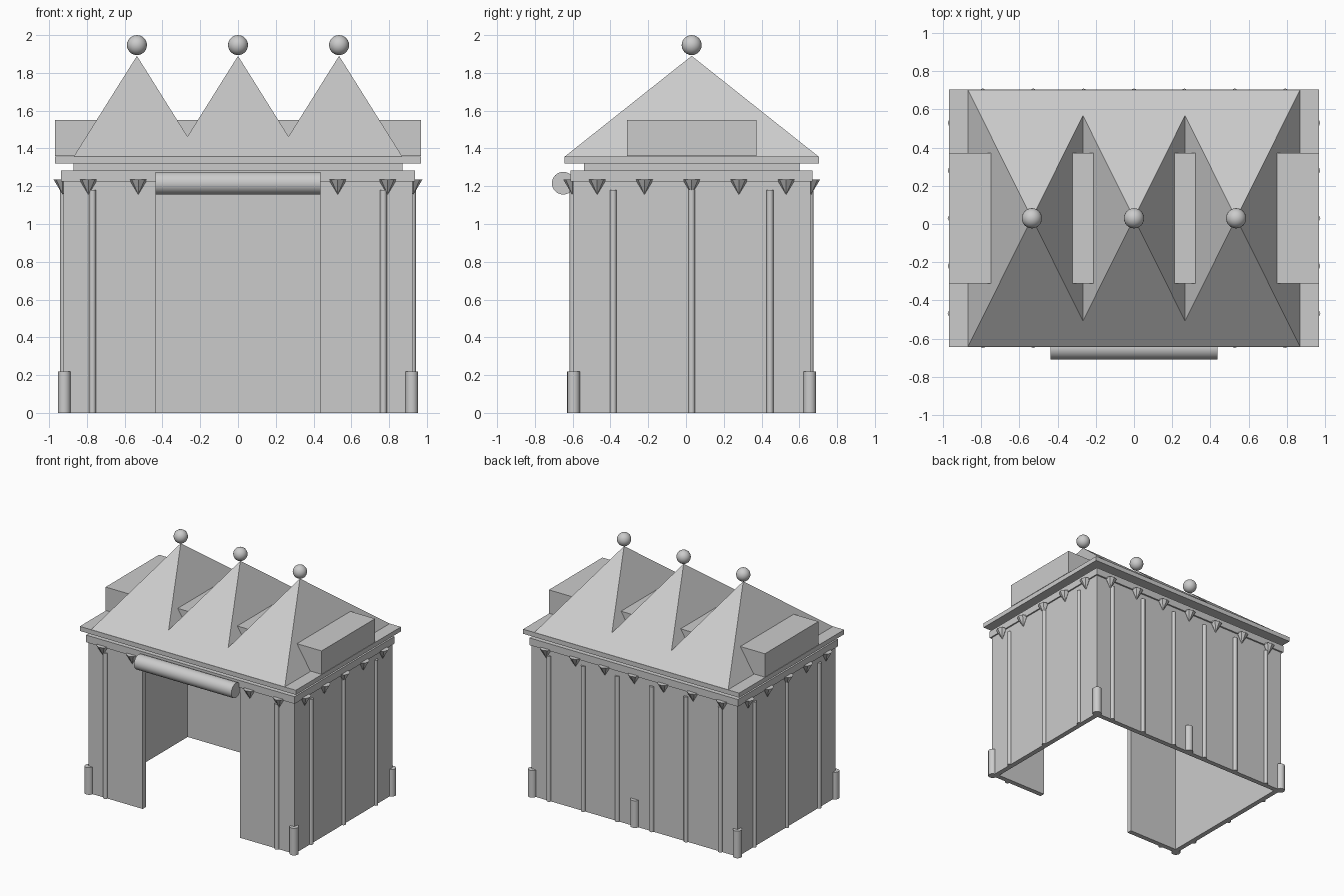
import bpy
import bmesh
import math
from mathutils import Vector

if "Cube" in bpy.data.objects:
    bpy.data.objects.remove(bpy.data.objects["Cube"])

grey = bpy.data.materials.new("plain grey")
grey.use_nodes = True
COLOUR = (0.6, 0.6, 0.6, 1)
grey.diffuse_color = COLOUR
grey.node_tree.nodes["Principled BSDF"].inputs["Base Color"].default_value = COLOUR

CY = 0.03                    # depth centre of the building
HX, HY = 0.925, 0.628        # half size of the walls
WALL = 0.04
WALL_TOP = 1.25


def finish(obj, name, smooth=False):
    obj.name = obj.data.name = name
    obj.data.materials.append(grey)
    if smooth:
        bpy.ops.object.shade_smooth_by_angle(angle=math.radians(50))
    return obj


def box(name, x0, x1, y0, y1, z0, z1):
    bpy.ops.mesh.primitive_cube_add(
        size=1, location=((x0 + x1) / 2, (y0 + y1) / 2, (z0 + z1) / 2))
    obj = bpy.context.object
    for v in obj.data.vertices:
        v.co *= Vector((x1 - x0, y1 - y0, z1 - z0))
    return finish(obj, name)


def slab(name, hx, hy, z0, z1):
    return box(name, -hx, hx, CY - hy, CY + hy, z0, z1)


def post(name, x, y, radius, height, sides):
    bpy.ops.mesh.primitive_cylinder_add(
        vertices=sides, radius=radius, depth=height, location=(x, y, height / 2))
    return finish(bpy.context.object, name, True)


def pennant(x, y):
    bpy.ops.mesh.primitive_cone_add(
        vertices=8, radius1=0, radius2=0.048, depth=0.08, location=(x, y, 1.195))
    return finish(bpy.context.object, "pennant")


# Hollow walls with a wide front doorway
DOOR = 0.437
box("back_wall", -HX, HX, CY + HY - WALL, CY + HY, 0, WALL_TOP)
for s in (-1, 1):
    x0, x1 = sorted((s * HX, s * (HX - WALL)))
    box("side_wall", x0, x1, CY - HY, CY + HY - WALL, 0, WALL_TOP)
    x0, x1 = sorted((s * DOOR, s * (HX - WALL)))
    box("front_wall", x0, x1, CY - HY, CY - HY + WALL, 0, WALL_TOP)

# Stepped cornice and eave
slab("top_band", 0.936, 0.641, 1.225, 1.283)
slab("recessed_step", 0.87, 0.57, 1.283, 1.32)
slab("eave", 0.97, 0.674, 1.32, 1.357)

# Roof of three merged pyramids, with coplanar front and back slopes
BASE_Z, APEX_Z, VALLEY_Z = 1.357, 1.89, 1.463
STEP, RUN_Y = 0.535, 0.672
valley_y = RUN_Y * (APEX_Z - VALLEY_Z) / (APEX_Z - BASE_Z)
bm = bmesh.new()
apex = [bm.verts.new((i * STEP, CY, APEX_Z)) for i in (-1, 0, 1)]
valleys, corners = [], []
for s in (-1, 1):
    valleys.append([bm.verts.new((i * STEP / 2, CY + s * valley_y, VALLEY_Z)) for i in (-1, 1)])
    corners.append([bm.verts.new((i * 0.87, CY + s * RUN_Y, BASE_Z)) for i in (-1, 1)])
for v, c in zip(valleys, corners):
    bm.faces.new((c[0], c[1], apex[2], v[1], apex[1], v[0], apex[0]))
for i in (0, 1):
    front, back = valleys[0][i], valleys[1][i]
    bm.faces.new((apex[i], front, back))
    bm.faces.new((apex[i + 1], back, front))
    bm.faces.new((corners[0][i], corners[1][i], apex[2 * i]))
bm.faces.new((corners[0][0], corners[0][1], corners[1][1], corners[1][0]))
bmesh.ops.recalc_face_normals(bm, faces=bm.faces[:])
mesh = bpy.data.meshes.new("roof")
bm.to_mesh(mesh)
bm.free()
roof = bpy.data.objects.new("roof", mesh)
bpy.context.collection.objects.link(roof)
finish(roof, "roof")

# Long beam passing through the roof
slab("roof_beam", 0.97, 0.343, 1.36, 1.55)

# Ball finials
for i in (-1, 0, 1):
    bpy.ops.mesh.primitive_uv_sphere_add(
        segments=24, ring_count=12, radius=0.053, location=(i * STEP, CY, 1.947))
    finish(bpy.context.object, "ball_finial", True)

# Rolled-up door flap
bpy.ops.mesh.primitive_cylinder_add(
    vertices=24, radius=0.06, depth=2 * DOOR, location=(0, -0.65, 1.216),
    rotation=(0, math.pi / 2, 0))
finish(bpy.context.object, "rolled_flap", True)

# Thin wall poles
for i in range(6):
    post("back_pole", -0.77 + i * 0.308, CY + HY, 0.018, 1.18, 12)
for s in (-1, 1):
    post("front_pole", s * 0.77, CY - HY, 0.018, 1.18, 12)
    for i in (-1, 0, 1):
        post("side_pole", s * HX, CY + i * 0.415, 0.018, 1.18, 12)

# Short ground stakes at the corners and behind
for x, s in ((-0.92, -1), (0.92, -1), (-0.92, 1), (0.92, 1), (0, 1)):
    post("ground_stake", x, CY + s * 0.625, 0.034, 0.22, 16)

# Hanging pennants around the band
for s in (-1, 1):
    for i in range(-3, 4):
        pennant(i * 0.264, CY + s * 0.632)
    for i in range(-2, 3):
        pennant(s * 0.928, CY + i * 0.25)
